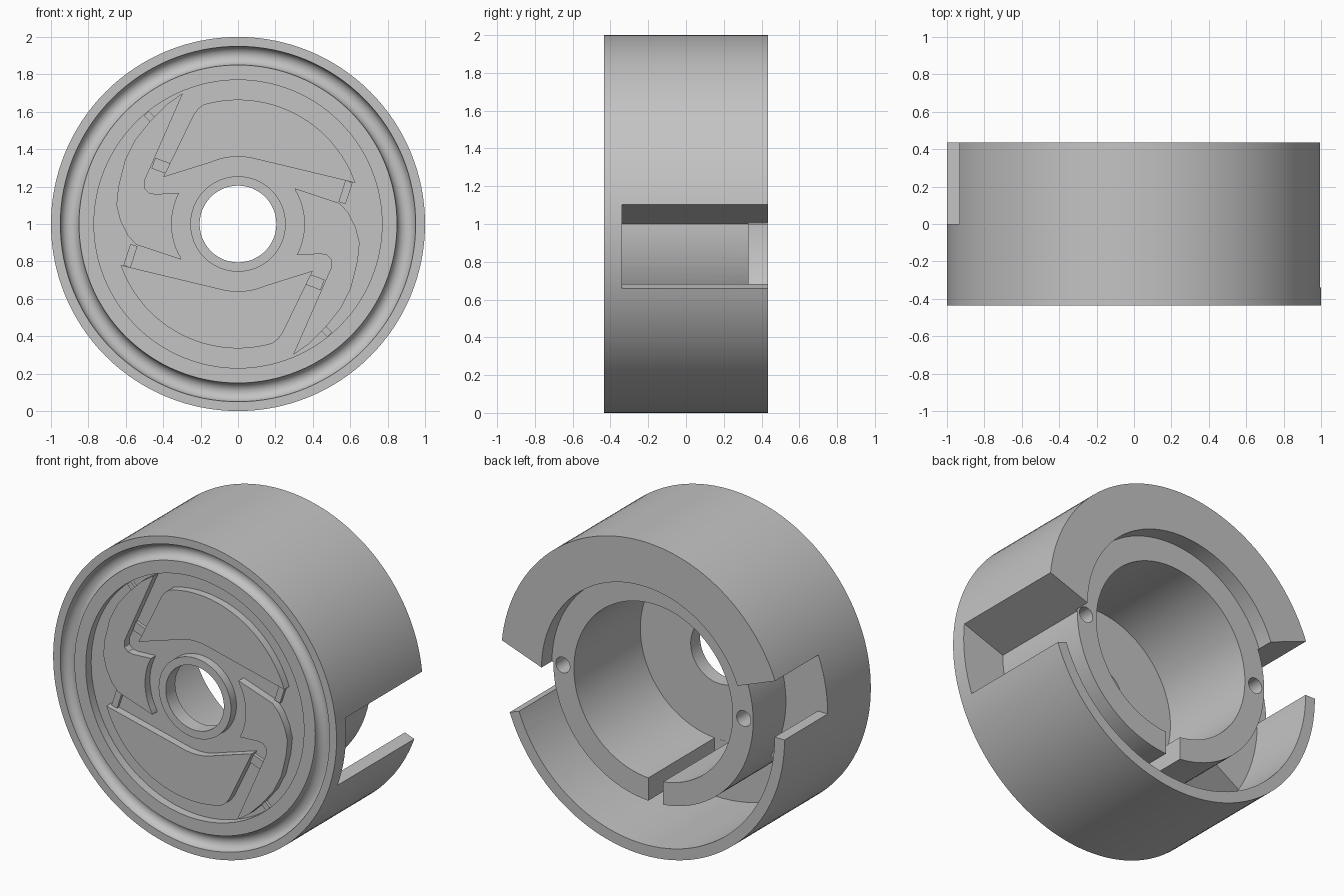
import bpy, bmesh, math
from mathutils import Vector

if "Cube" in bpy.data.objects:
    bpy.data.objects.remove(bpy.data.objects["Cube"])

grey = bpy.data.materials.new("light_grey")
grey.diffuse_color = (0.55, 0.55, 0.55, 1)
grey.use_nodes = True
grey.node_tree.nodes["Principled BSDF"].inputs["Base Color"].default_value = grey.diffuse_color


def finish(bm, name):
    bmesh.ops.recalc_face_normals(bm, faces=bm.faces)
    me = bpy.data.meshes.new(name)
    bm.to_mesh(me)
    bm.free()
    me.materials.append(grey)
    ob = bpy.data.objects.new(name, me)
    bpy.context.collection.objects.link(ob)
    return ob


def arc(r, a, b, n=24):
    """Points (x, z from the axis) on a circle from angle a to b in degrees."""
    return [(r * math.cos(math.radians(a + (b - a) * i / n)),
             r * math.sin(math.radians(a + (b - a) * i / n))) for i in range(n + 1)]


def lathe(name, profile, steps=128):
    """Closed (radius, y) profile turned round the y axis."""
    bm = bmesh.new()
    rings = []
    for i in range(steps):
        t = 2 * math.pi * i / steps
        rings.append([bm.verts.new((r * math.cos(t), y, 1 + r * math.sin(t))) for r, y in profile])
    n = len(profile)
    for i in range(steps):
        a, b = rings[i], rings[(i + 1) % steps]
        for j in range(n):
            k = (j + 1) % n
            bm.faces.new((a[j], a[k], b[k], b[j]))
    return finish(bm, name)


def prism(name, pts, y0, y1):
    """Outline in the front plane, extruded along y."""
    bm = bmesh.new()
    face = bm.faces.new([bm.verts.new((x, y0, 1 + z)) for x, z in pts])
    ext = bmesh.ops.extrude_face_region(bm, geom=[face])
    verts = [v for v in ext["geom"] if isinstance(v, bmesh.types.BMVert)]
    bmesh.ops.translate(bm, verts=verts, vec=Vector((0, y1 - y0, 0)))
    return finish(bm, name)


def sector(r0, r1, a, b):
    return arc(r0, a, b, 40) + arc(r1, b, a, 40)


def activate(ob):
    bpy.ops.object.select_all(action='DESELECT')
    ob.select_set(True)
    bpy.context.view_layer.objects.active = ob


def cut(ob, pts, y0, y1=0.5):
    tool = prism("cutter", pts, y0, y1)
    tool.hide_render = True
    mod = ob.modifiers.new("cut", 'BOOLEAN')
    mod.operation, mod.solver, mod.object = 'DIFFERENCE', 'EXACT', tool
    activate(ob)
    bpy.ops.object.modifier_apply(modifier=mod.name)
    bpy.data.objects.remove(tool)


# Drum body: rim groove, front recess, hub ring, rear bore and counterbore
FRONT, FLOOR = -0.435, -0.38
groove = [(0.9 + 0.05 * x, FRONT + 0.05 * z) for x, z in arc(1, 180, 0, 12)]
body = lathe("drum_body",
             [(0.205, FRONT), (0.255, FRONT), (0.255, FLOOR), (0.77, FLOOR), (0.77, FRONT)]
             + groove +
             [(1, FRONT), (1, 0.435), (0.715, 0.435), (0.715, 0.33),
              (0.56, 0.33), (0.56, -0.34), (0.205, -0.34)])

# Rear pocket behind the thin lower wall, deep and shallow parts
cut(body, sector(0.705, 0.93, 212, 345), -0.34)
cut(body, sector(0.705, 0.93, 176, 214), 0.0)
# Side openings through the wall
cut(body, arc(0.705, -20, 0, 12) + [(1.1, 0.14), (1.1, -0.4)], -0.34)
cut(body, sector(0.705, 1.1, 159, 180), 0.0)
# Slit in the inner sleeve and two pin holes
cut(body, [(-0.07, -0.52), (0.035, -0.52), (0.035, -0.8), (-0.07, -0.8)], -0.339)
for side in (-1, 1):
    cut(body, [(side * 0.638 + x, z) for x, z in arc(0.05, 0, 345, 23)], 0.1)

# Raised front shapes, each repeated after half a turn
plate = ([(-0.40, 0.25), (-0.24, 0.58), (-0.215, 0.615)] + arc(0.665, 106, 19.3)
         + arc(0.36, 77, 113, 10))
island = ([(0.305, 0.19), (0.545, 0.11), (0.59, 0.06), (0.63, -0.02), (0.65, -0.10),
           (0.64, -0.20), (0.605, -0.34), (0.55, -0.45), (0.47, -0.55), (0.38, -0.64),
           (0.294, -0.70), (0.50, -0.23), (0.50, -0.19), (0.475, -0.165), (0.44, -0.16)]
          + arc(0.355, -28, 30, 16))


def bar(cx, cz, length, width, deg):
    c, s = math.cos(math.radians(deg)), math.sin(math.radians(deg))
    return [(cx + u * length / 2 * c - v * width / 2 * s,
             cz + u * length / 2 * s + v * width / 2 * c)
            for u, v in ((-1, -1), (1, -1), (1, 1), (-1, 1))]


shapes = {"curved_plate": (plate, -0.43), "scroll_arm": (island, -0.43),
          "ring_stop": (bar(-0.455, 0.556, 0.10, 0.035, 135), -0.40),
          "arm_stop": (bar(-0.41, 0.31, 0.09, 0.06, 160), -0.40),
          "channel_stop": (bar(0.575, 0.17, 0.12, 0.04, 72), -0.40)}
parts = [body]
for name, (pts, top) in shapes.items():
    for turn in (1, -1):
        parts.append(prism(name, [(turn * x, turn * z) for x, z in pts], top, FLOOR + 0.01))

# Smooth round surfaces, keep sharp edges
for ob in parts:
    activate(ob)
    bpy.ops.object.shade_smooth_by_angle(angle=math.radians(30))
